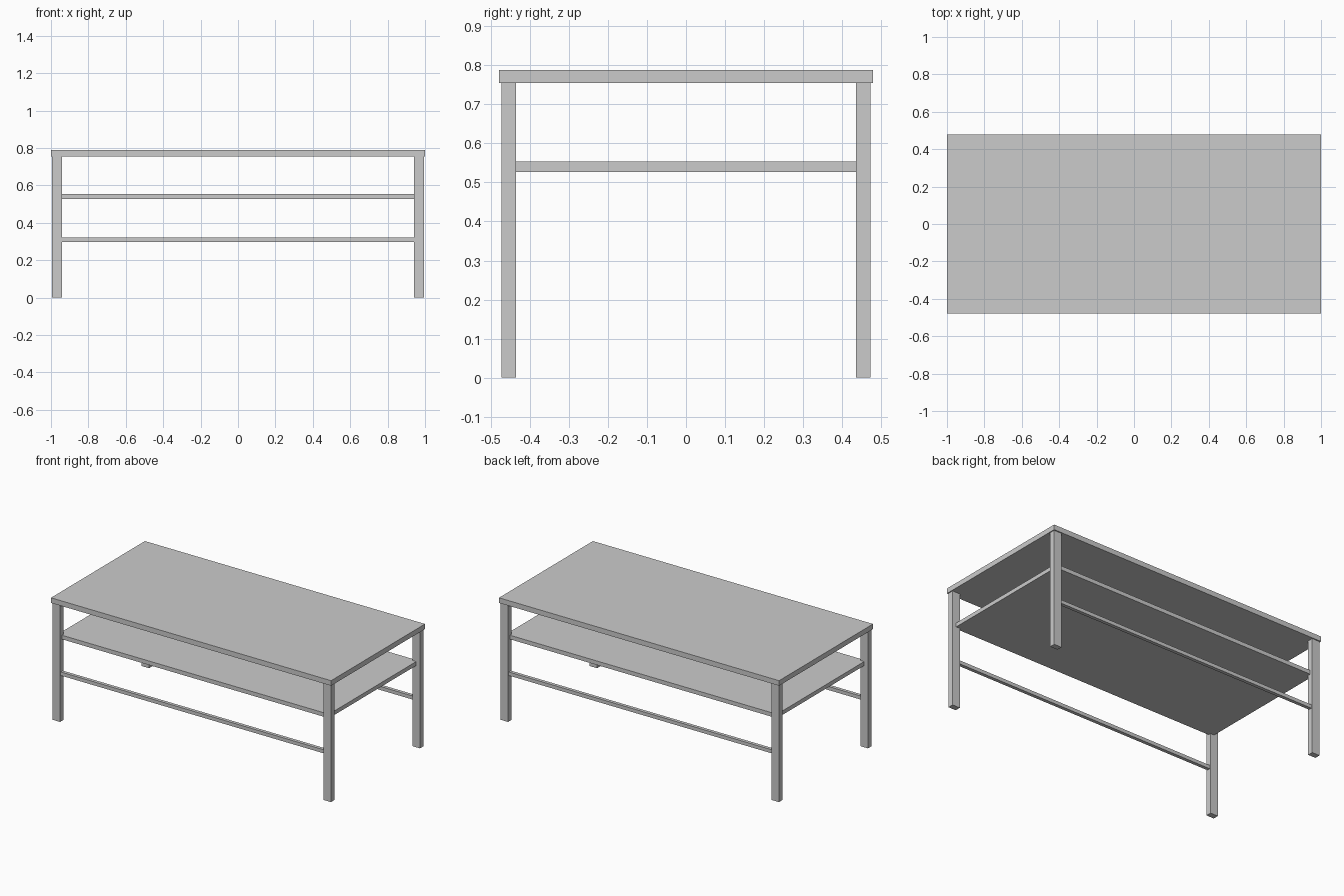
import bpy

if "Cube" in bpy.data.objects:
    bpy.data.objects.remove(bpy.data.objects["Cube"])


def box(name, x, y, z):
    """Box from (min, max) ranges on each axis."""
    size = [r[1] - r[0] for r in (x, y, z)]
    centre = [(r[0] + r[1]) / 2 for r in (x, y, z)]
    bpy.ops.mesh.primitive_cube_add(size=1)
    obj = bpy.context.object
    obj.name = name
    for v in obj.data.vertices:
        v.co = [c * s for c, s in zip(v.co, size)]
    obj.location = centre
    return obj


def span(a, b, sign):
    return tuple(sorted((a * sign, b * sign)))


TOP_Z = 0.755
LEG_X = (0.94, 0.994)
LEG_Y = (0.436, 0.472)

# Table top
box("table_top", (-1, 1), (-0.479, 0.479), (TOP_Z, 0.788))

# Middle shelf, let into the middle of each leg
box("shelf", (-0.967, 0.967), (-0.454, 0.454), (0.527, 0.553))

for sy, depth in ((-1, "front"), (1, "back")):
    # Corner legs
    for sx, side in ((-1, "left"), (1, "right")):
        box(f"{depth}_{side}_leg", span(*LEG_X, sx), span(*LEG_Y, sy), (0, TOP_Z))
    # Low stretcher rail between the legs on each long side
    box(f"{depth}_rail", (-LEG_X[0], LEG_X[0]), span(0.443, 0.465, sy), (0.297, 0.32))
